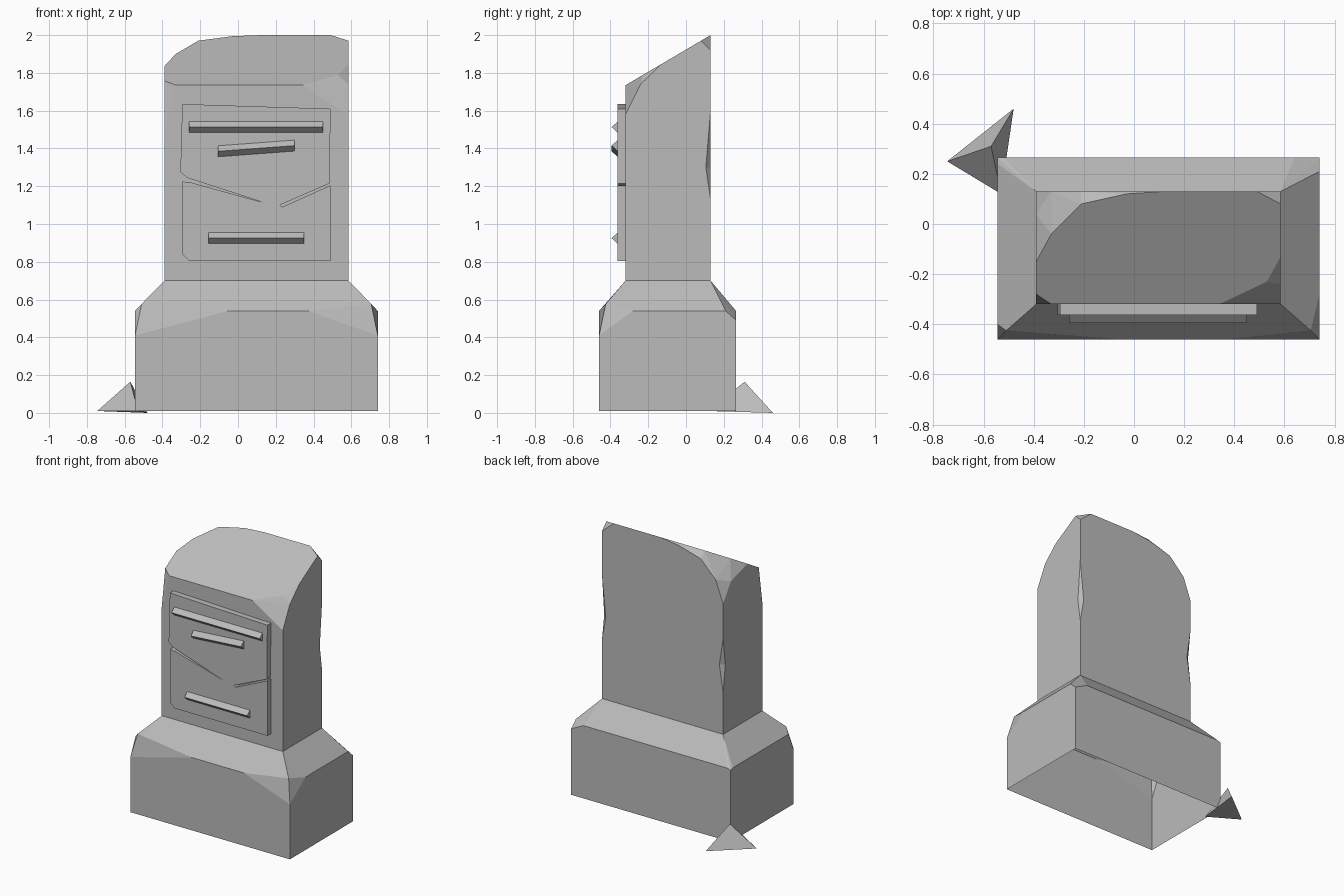
import bpy, bmesh
from mathutils import Vector

cube = bpy.data.objects.get("Cube")
if cube:
    bpy.data.objects.remove(cube, do_unlink=True)

stone = bpy.data.materials.new("grey_stone")
stone.use_nodes = True
GREY = (0.5, 0.5, 0.5, 1)
stone.diffuse_color = GREY
stone.node_tree.nodes["Principled BSDF"].inputs["Base Color"].default_value = GREY


def finish(name, bm):
    bmesh.ops.recalc_face_normals(bm, faces=bm.faces)
    mesh = bpy.data.meshes.new(name)
    bm.to_mesh(mesh)
    bm.free()
    mesh.materials.append(stone)
    ob = bpy.data.objects.new(name, mesh)
    bpy.context.collection.objects.link(ob)
    return ob


def hull(name, points):
    bm = bmesh.new()
    for p in points:
        bm.verts.new(p)
    out = bmesh.ops.convex_hull(bm, input=bm.verts)
    loose = {g for g in out["geom_interior"] if isinstance(g, bmesh.types.BMVert)}
    bmesh.ops.delete(bm, geom=list(loose), context="VERTS")
    bmesh.ops.dissolve_limit(bm, angle_limit=0.02, verts=bm.verts, edges=bm.edges)
    return finish(name, bm)


def open_ends(ob, heights):
    """Remove the flat horizontal faces at the given heights."""
    bm = bmesh.new()
    bm.from_mesh(ob.data)
    ends = [f for f in bm.faces if abs(f.normal.z) > 0.99
            and any(abs(f.calc_center_median().z - h) < 0.01 for h in heights)]
    bmesh.ops.delete(bm, geom=ends, context="FACES")
    bm.to_mesh(ob.data)
    bm.free()


def prism(name, outline, y_back, y_front):
    """Extrude an x-z outline along y."""
    bm = bmesh.new()
    face = bm.faces.new([bm.verts.new((x, y_back, z)) for x, z in outline])
    ext = bmesh.ops.extrude_face_region(bm, geom=[face])
    verts = [g for g in ext["geom"] if isinstance(g, bmesh.types.BMVert)]
    bmesh.ops.translate(bm, verts=verts, vec=(0, y_front - y_back, 0))
    return finish(name, bm)


# Main dimensions: base block, column and the sloping column top
BX0, BX1, BY0, BY1 = -0.545, 0.74, -0.46, 0.265
CX0, CX1, CY0, CY1 = -0.39, 0.585, -0.32, 0.13
FOOT, CHIP, EAVE, NECK = 0.01, 0.41, 0.54, 0.70

# Base block with sloped shoulders and chipped corners
base = [(x, y, FOOT) for x in (BX0, BX1) for y in (BY0, BY1)]
base += [(x, y, NECK) for x in (CX0, CX1) for y in (CY0, CY1)]
base += [(BX0, BY0, CHIP), (BX1, BY0, CHIP), (BX1, BY1, 0.49), (BX0, BY1, 0.53)]
base += [(-0.05, BY0, EAVE), (0.37, BY0, EAVE), (0.64, BY1, EAVE), (-0.52, BY1, EAVE)]
base += [(BX1, -0.28, EAVE), (BX1, 0.21, EAVE), (BX0, 0.24, EAVE), (BX0, -0.4, EAVE)]
base += [(-0.51, -0.425, 0.577), (0.705, -0.425, 0.577)]
open_ends(hull("base_block", base), (FOOT, NECK))

# Column: rim of the sloping top, then the chipped edges below it
rim = [(CX0, -0.15), (-0.33, -0.04), (-0.21, 0.08), (-0.03, 0.12), (0.12, CY1),
       (0.49, CY1), (CX1, 0.08), (CX1, -0.13), (0.53, -0.23), (0.34, CY0),
       (-0.33, CY0), (CX0, -0.28)]
column = [(x, y, 1.735 + (y - CY0) * 0.589) for x, y in rim]
column += [(x, y, NECK) for x in (CX0, CX1) for y in (CY0, CY1)]
column += [(CX0, CY0, 1.49), (CX0, CY1, 1.65), (CX0, 0.04, 1.78),
           (-0.33, CY1, 1.81), (-0.21, CY1, 1.93), (-0.03, CY1, 1.98)]
column += [(CX1, CY1, 1.92), (CX1, CY0, 1.58), (CX1, -0.24, 1.74)]
column_ob = hull("column", column)

# Chips knocked out of the two rear edges
for side, x, low, mid, high in ((1, CX1, 1.13, 1.3, 1.6), (-1, CX0, 1.0, 1.2, 1.4)):
    cutter = hull("chip_cutter", [
        (x, CY1, low), (x, CY1, high), (x, CY1 - 0.025, mid),
        (x - side * 0.03, CY1, mid), (x + side * 0.1, CY1 + 0.1, mid)])
    mod = column_ob.modifiers.new("chip", "BOOLEAN")
    mod.operation, mod.solver, mod.object = "DIFFERENCE", "EXACT", cutter
    bpy.context.view_layer.objects.active = column_ob
    bpy.ops.object.modifier_apply(modifier=mod.name)
    bpy.data.objects.remove(cutter, do_unlink=True)
open_ends(column_ob, (NECK,))

# Inscription plate with a crack running in from each side
prism("cracked_plate", [
    (-0.295, 1.635), (0.49, 1.61), (0.485, 1.215), (0.22, 1.1), (0.235, 1.09),
    (0.49, 1.205), (0.49, 0.805), (-0.26, 0.805), (-0.295, 0.84), (-0.295, 1.225),
    (-0.25, 1.22), (0.14, 1.112), (-0.27, 1.245), (-0.305, 1.275)], CY0, -0.362)

# Triangular raised bars on the plate
for name, x0, z0, x1, z1 in (("upper_bar", -0.26, 1.513, 0.45, 1.513),
                             ("middle_bar", -0.105, 1.385, 0.3, 1.415),
                             ("lower_bar", -0.155, 0.925, 0.35, 0.925)):
    section = [(-0.36, 0.031), (-0.394, 0), (-0.36, -0.031)]
    hull(name, [(x, y, z + dz) for x, z in ((x0, z0), (x1, z1)) for y, dz in section])

# Broken shard lying by the rear corner
hull("shard", [(-0.57, 0.31, 0.165), (-0.745, 0.25, 0.01),
               (-0.48, 0.46, 0), (-0.53, 0.12, 0.01)])
